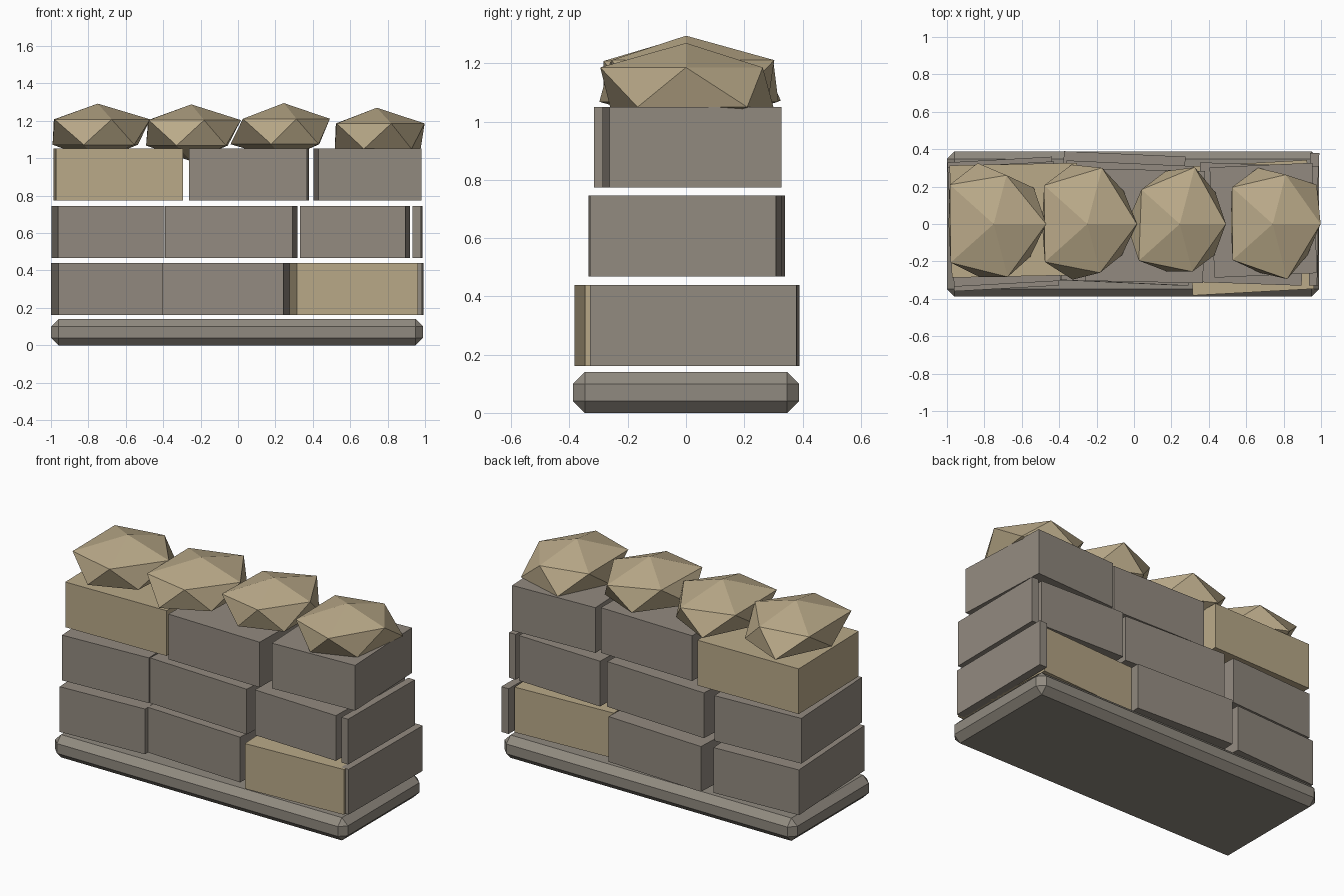
import bpy, bmesh, math
from mathutils import Matrix, Vector

if "Cube" in bpy.data.objects:
    bpy.data.objects.remove(bpy.data.objects["Cube"])


def make_material(name, rgb):
    mat = bpy.data.materials.new(name)
    mat.use_nodes = True
    color = (*rgb, 1.0)
    mat.diffuse_color = color
    mat.node_tree.nodes["Principled BSDF"].inputs["Base Color"].default_value = color
    return mat


GREY = make_material("grey_stone", (0.29, 0.255, 0.215))
BASE = make_material("base_stone", (0.28, 0.255, 0.215))
TAN = make_material("tan_stone", (0.49, 0.40, 0.25))


def add_object(name, bm, mat):
    mesh = bpy.data.meshes.new(name)
    bm.to_mesh(mesh)
    bm.free()
    mesh.materials.append(mat)
    obj = bpy.data.objects.new(name, mesh)
    bpy.context.collection.objects.link(obj)
    return obj


def add_block(name, center, size, turn, mat):
    """Box block, turned slightly about the vertical axis."""
    bm = bmesh.new()
    matrix = (Matrix.Translation(center) @ Matrix.Rotation(turn, 4, "Z")
              @ Matrix.Diagonal((*size, 1)))
    bmesh.ops.create_cube(bm, size=1, matrix=matrix)
    return add_object(name, bm, mat)


# Chamfered foundation slab
base = add_block("foundation", (-0.005, 0, 0.07), (1.99, 0.775, 0.14), 0, BASE)
chamfer = base.modifiers.new("chamfer", "BEVEL")
chamfer.width = 0.04
chamfer.segments = 1

# Courses of loosely laid blocks: x, y, width, depth, turn, colour
courses = {
    "lower": (0.30, [
        (-0.70, 0.00, 0.56, 0.69, 0.055, GREY),
        (-0.065, 0.03, 0.65, 0.69, -0.045, GREY),
        (0.62, -0.02, 0.65, 0.69, 0.055, TAN),
        (0.962, 0.025, 0.05, 0.71, -0.01, GREY)]),
    "middle": (0.607, [
        (-0.695, 0.00, 0.57, 0.64, 0.055, GREY),
        (-0.035, 0.005, 0.68, 0.64, -0.045, GREY),
        (0.625, 0.00, 0.565, 0.64, -0.035, GREY),
        (0.96, -0.01, 0.045, 0.64, -0.01, GREY)]),
    "upper": (0.912, [
        (-0.64, 0.02, 0.68, 0.60, 0.02, TAN),
        (0.06, -0.01, 0.63, 0.60, -0.02, GREY),
        (0.692, 0.02, 0.55, 0.59, 0.045, GREY)]),
}
for course, (z, blocks) in courses.items():
    for i, (x, y, width, depth, turn, mat) in enumerate(blocks, 1):
        add_block(f"{course}_block_{i}", (x, y, z), (width, depth, 0.278), turn, mat)


def add_rock(name, x, top, bulges):
    """Flattened faceted rock; each of its ten rim corners has its own bulge."""
    bm = bmesh.new()
    bmesh.ops.create_icosphere(bm, subdivisions=1, radius=1)
    for v in bm.verts:
        if abs(v.co.z) < 0.9:
            corner = round(math.atan2(v.co.y, v.co.x) / math.radians(36)) % 10
            v.co.x *= bulges[corner]
            v.co.y *= bulges[corner]
        v.co = Vector((v.co.x * 0.27 + x, v.co.y * 0.333, v.co.z * 0.152 + top - 0.152))
    add_object(name, bm, TAN)


# Capping rocks
rocks = [
    (-0.75, 1.292, (1.16, 1.1, 0.92, 1.15, 1.2, 1, 1.18, 1, 1, 1)),
    (-0.25, 1.288, (1.1, 1, 1.06, 1.12, 1.18, 1, 1.16, 1.05, 0.92, 0.95)),
    (0.245, 1.295, (1.02, 0.97, 1.07, 1, 1.05, 1.18, 1.12, 0.9, 0.9, 0.95)),
    (0.742, 1.27, (1.06, 1.2, 0.93, 1.06, 1.12, 0.93, 1.1, 0.92, 1.04, 0.95)),
]
for i, rock in enumerate(rocks, 1):
    add_rock(f"cap_rock_{i}", *rock)
